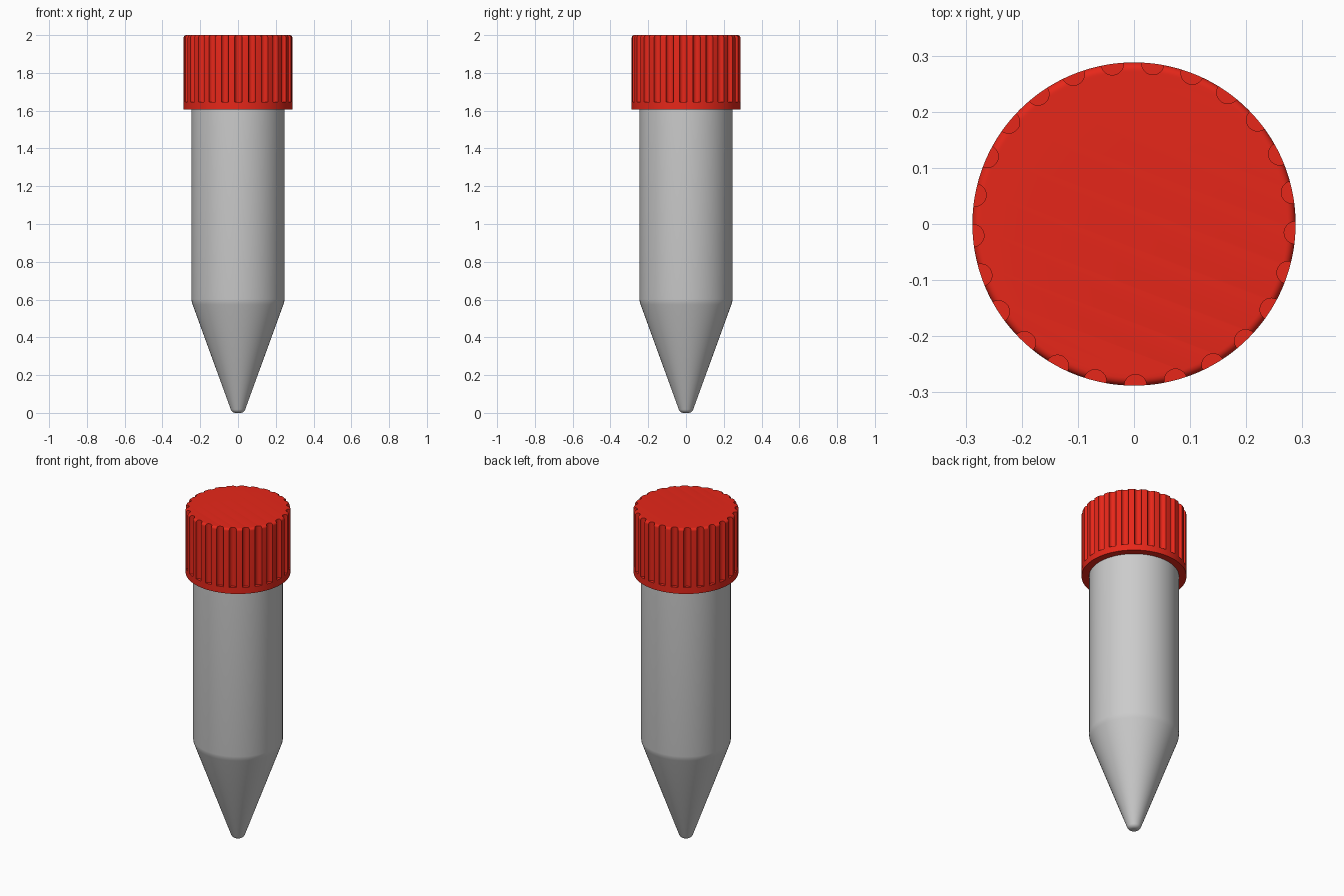
import bpy, bmesh
from math import sin, cos, pi, radians
from mathutils import Matrix

if "Cube" in bpy.data.objects:
    bpy.data.objects.remove(bpy.data.objects["Cube"])


def lathe(name, profile, segments=128):
    """Revolve (radius, z) points, ordered bottom to top, into a closed solid."""
    bm = bmesh.new()
    rings = []
    for r, z in profile:
        rings.append([bm.verts.new((r * cos(2 * pi * i / segments),
                                    r * sin(2 * pi * i / segments), z))
                      for i in range(segments)])
    for a, b in zip(rings, rings[1:]):
        for i in range(segments):
            j = (i + 1) % segments
            bm.faces.new((a[i], a[j], b[j], b[i]))
    bm.faces.new(rings[0][::-1])
    bm.faces.new(rings[-1])
    return finish(name, bm)


def finish(name, bm):
    mesh = bpy.data.meshes.new(name)
    bm.to_mesh(mesh)
    bm.free()
    obj = bpy.data.objects.new(name, mesh)
    bpy.context.collection.objects.link(obj)
    return obj


def smooth(obj, angle):
    bpy.ops.object.select_all(action='DESELECT')
    obj.select_set(True)
    bpy.context.view_layer.objects.active = obj
    bpy.ops.object.shade_smooth_by_angle(angle=radians(angle))


def arc(cr, cz, radius, start, end, steps):
    """Profile points along an arc, angles in degrees."""
    return [(cr + radius * cos(radians(start + (end - start) * k / steps)),
             cz + radius * sin(radians(start + (end - start) * k / steps)))
            for k in range(steps + 1)]


# Tube: rounded tip, cone, soft shoulder, straight wall up into the cap
tip = arc(0.012, 0.028, 0.028, -90, -21, 8)
shoulder = [(0.240, 0.573), (0.2445, 0.587), (0.2465, 0.602)]
tube = lathe("tube", tip + shoulder + [(0.2465, 1.63)])
smooth(tube, 30)

# Cap: plain drum with a rounded top edge
R, BOTTOM, TOP, FILLET = 0.288, 1.607, 2.0, 0.014
cap = lathe("cap", [(R, BOTTOM)] + arc(R - FILLET, TOP - FILLET, FILLET, 0, 90, 6), 200)

# Grip grooves: 25 round cutters, open at the top, stopping above the lower rim
GROOVES, G_BOTTOM, G_TOP = 25, 1.645, 2.1
bm = bmesh.new()
for k in range(GROOVES):
    a = radians(-89.5) + 2 * pi * k / GROOVES
    place = Matrix.Rotation(a, 4, 'Z') @ Matrix.Translation((R, 0, (G_BOTTOM + G_TOP) / 2))
    bmesh.ops.create_cone(bm, cap_ends=True, segments=24, radius1=0.02, radius2=0.02,
                          depth=G_TOP - G_BOTTOM, matrix=place)
cutter = finish("groove_cutter", bm)
cutter.hide_render = True

cut = cap.modifiers.new("grooves", 'BOOLEAN')
cut.operation = 'DIFFERENCE'
cut.solver = 'EXACT'
cut.object = cutter
bpy.context.view_layer.objects.active = cap
bpy.ops.object.modifier_apply(modifier=cut.name)
bpy.data.objects.remove(cutter)
smooth(cap, 30)

# Red plastic for the cap
red = bpy.data.materials.new("red_plastic")
red.diffuse_color = (0.8, 0.02, 0.01, 1)
red.use_nodes = True
red.node_tree.nodes["Principled BSDF"].inputs["Base Color"].default_value = red.diffuse_color
cap.data.materials.clear()
cap.data.materials.append(red)
